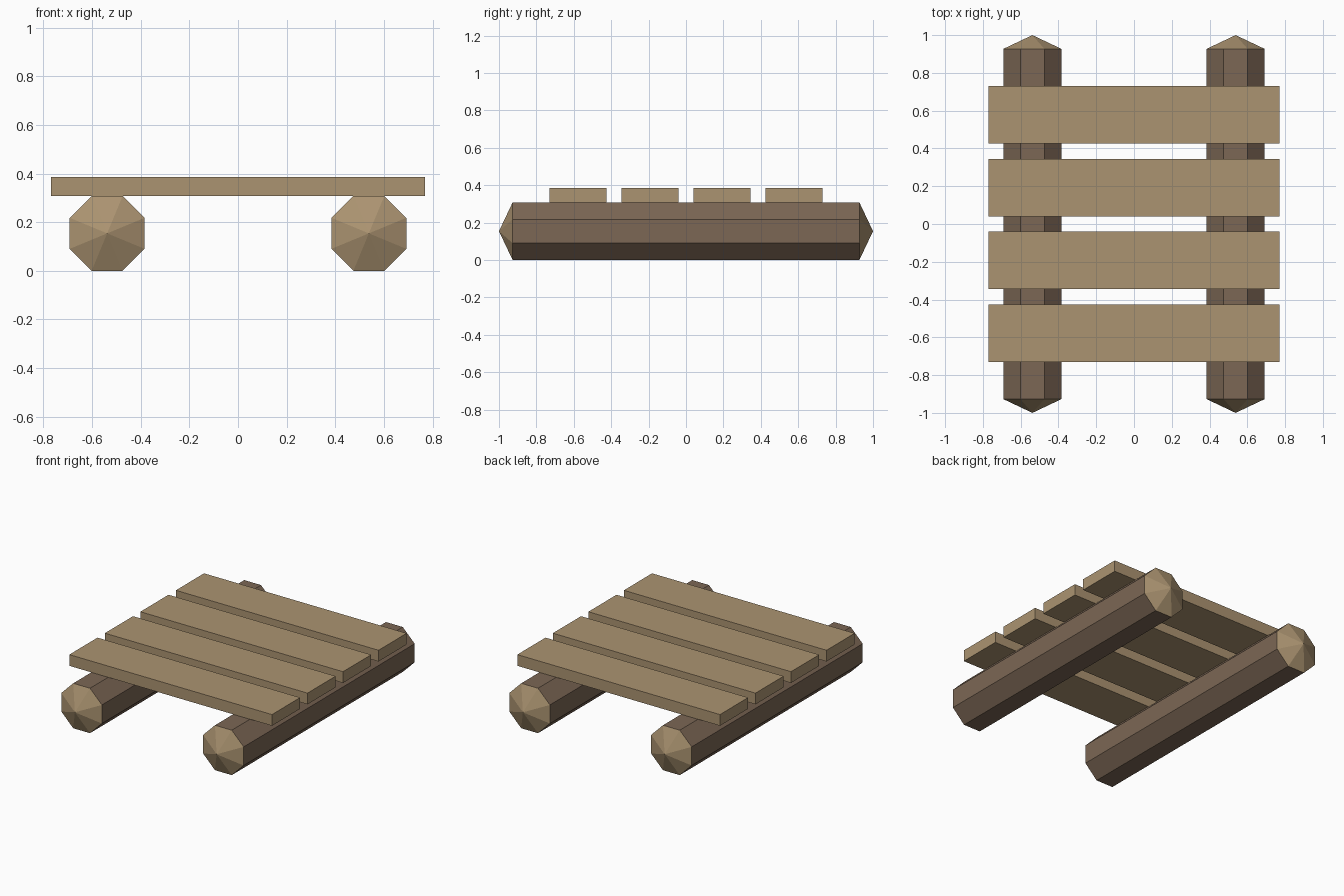
import bpy, bmesh, math

if "Cube" in bpy.data.objects:
    bpy.data.objects.remove(bpy.data.objects["Cube"])


def material(name, color):
    m = bpy.data.materials.new(name)
    m.diffuse_color = color
    m.use_nodes = True
    m.node_tree.nodes["Principled BSDF"].inputs["Base Color"].default_value = m.diffuse_color
    return m


bark = material("bark", (0.20, 0.135, 0.09, 1))
wood = material("cut_wood", (0.41, 0.295, 0.165, 1))

APOTHEM = 0.154      # log half-height, flat side down
BODY, TIP = 0.927, 1.0


def make_object(name, bm, mats):
    bmesh.ops.recalc_face_normals(bm, faces=bm.faces)
    mesh = bpy.data.meshes.new(name)
    bm.to_mesh(mesh)
    bm.free()
    for m in mats:
        mesh.materials.append(m)
    ob = bpy.data.objects.new(name, mesh)
    bpy.context.collection.objects.link(ob)
    return ob


# Eight-sided log with a shallow pointed cut at each end
def make_log(name, x):
    bm = bmesh.new()
    r = APOTHEM / math.cos(math.pi / 8)
    angles = [math.pi / 8 + i * math.pi / 4 for i in range(8)]
    rings = [[bm.verts.new((r * math.cos(a), s * BODY, r * math.sin(a)))
              for a in angles] for s in (-1, 1)]
    tips = [bm.verts.new((0, s * TIP, 0)) for s in (-1, 1)]
    for i in range(8):
        j = (i + 1) % 8
        bm.faces.new((rings[0][i], rings[0][j], rings[1][j], rings[1][i]))
        for ring, tip in zip(rings, tips):
            bm.faces.new((ring[i], ring[j], tip)).material_index = 1
    ob = make_object(name, bm, (bark, wood))
    ob.location = (x, 0, APOTHEM)


# Flat deck board
def make_plank(name, y):
    bm = bmesh.new()
    bmesh.ops.create_cube(bm, size=1)
    bmesh.ops.scale(bm, vec=(1.538, 0.305, 0.077), verts=bm.verts)
    ob = make_object(name, bm, (wood,))
    ob.location = (0, y, 2 * APOTHEM + 0.0385)


make_log("left_log", -0.538)
make_log("right_log", 0.538)

for i in range(4):
    make_plank(f"plank_{i + 1}", (i - 1.5) * 0.385)
